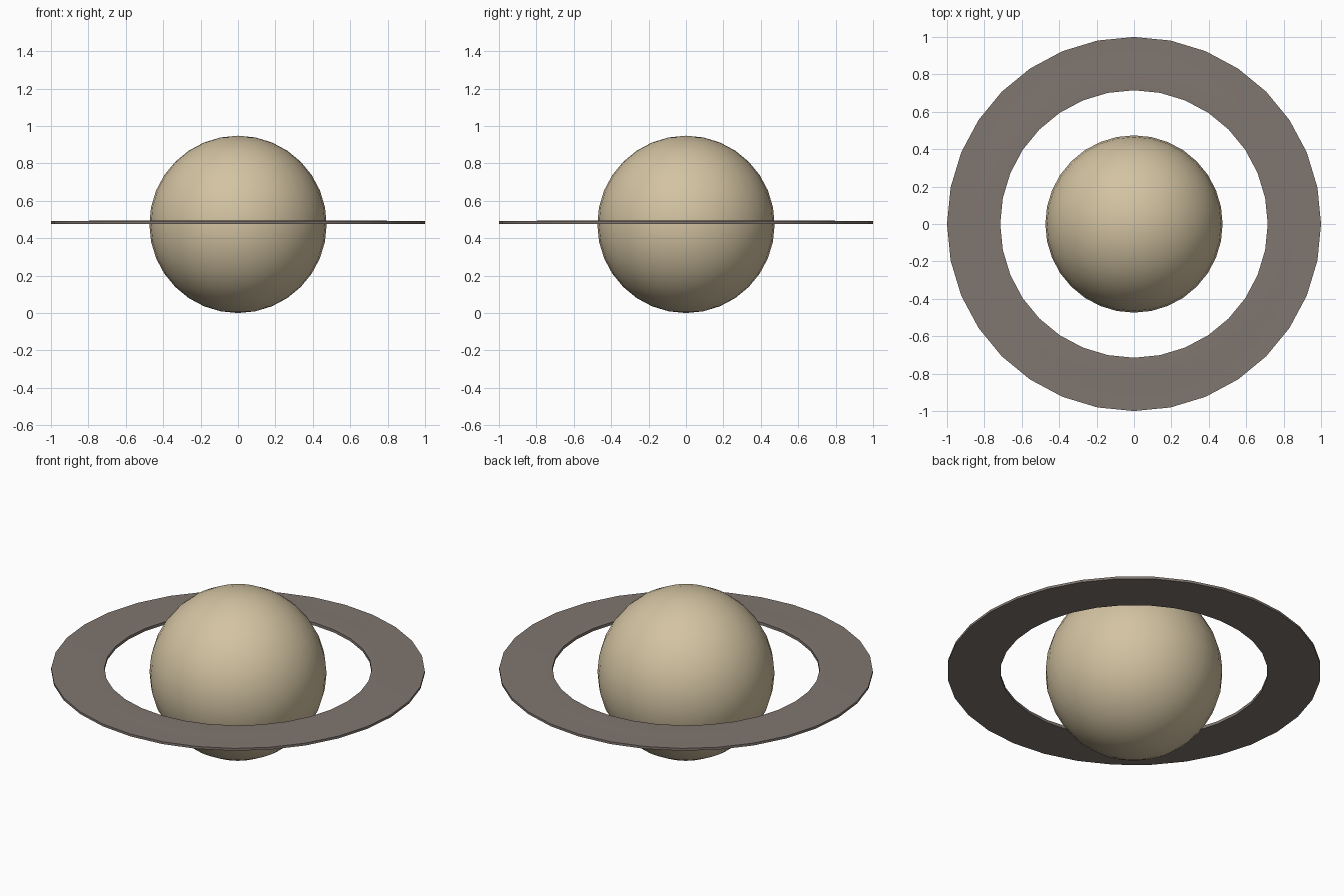
import bpy, bmesh, math

if "Cube" in bpy.data.objects:
    bpy.data.objects.remove(bpy.data.objects["Cube"])


def material(name, srgb):
    m = bpy.data.materials.new(name)
    lin = [((c / 255 + 0.055) / 1.055) ** 2.4 for c in srgb]
    m.diffuse_color = (*lin, 1)
    m.use_nodes = True
    m.node_tree.nodes["Principled BSDF"].inputs["Base Color"].default_value = m.diffuse_color
    return m


tan = material("pale tan", (211, 195, 162))
grey = material("warm grey", (128, 118, 111))

# globe: 32 x 16 sphere resting on the ground
R = 0.474
bpy.ops.mesh.primitive_uv_sphere_add(segments=32, ring_count=16, radius=R, location=(0, 0, R))
globe = bpy.context.object
globe.name = "globe"
globe.data.materials.append(tan)
bpy.ops.object.shade_smooth()

# flat ring: cross-section (radius, height) swept round 32 sides, inner band slightly raised
profile = [(0.715, 0.477), (1.0, 0.477), (1.0, 0.491), (0.84, 0.491), (0.75, 0.496), (0.715, 0.494)]
SIDES = 32
bm = bmesh.new()
loops = []
for i in range(SIDES):
    a = 2 * math.pi * i / SIDES
    loops.append([bm.verts.new((r * math.cos(a), r * math.sin(a), z)) for r, z in profile])
n = len(profile)
for i in range(SIDES):
    p, q = loops[i], loops[(i + 1) % SIDES]
    for j in range(n):
        k = (j + 1) % n
        bm.faces.new((p[j], q[j], q[k], p[k]))
bmesh.ops.recalc_face_normals(bm, faces=bm.faces)
mesh = bpy.data.meshes.new("ring")
bm.to_mesh(mesh)
bm.free()
ring = bpy.data.objects.new("ring", mesh)
bpy.context.collection.objects.link(ring)
mesh.materials.append(grey)
bpy.ops.object.select_all(action='DESELECT')
ring.select_set(True)
bpy.context.view_layer.objects.active = ring
bpy.ops.object.shade_smooth_by_angle(angle=math.radians(30))
